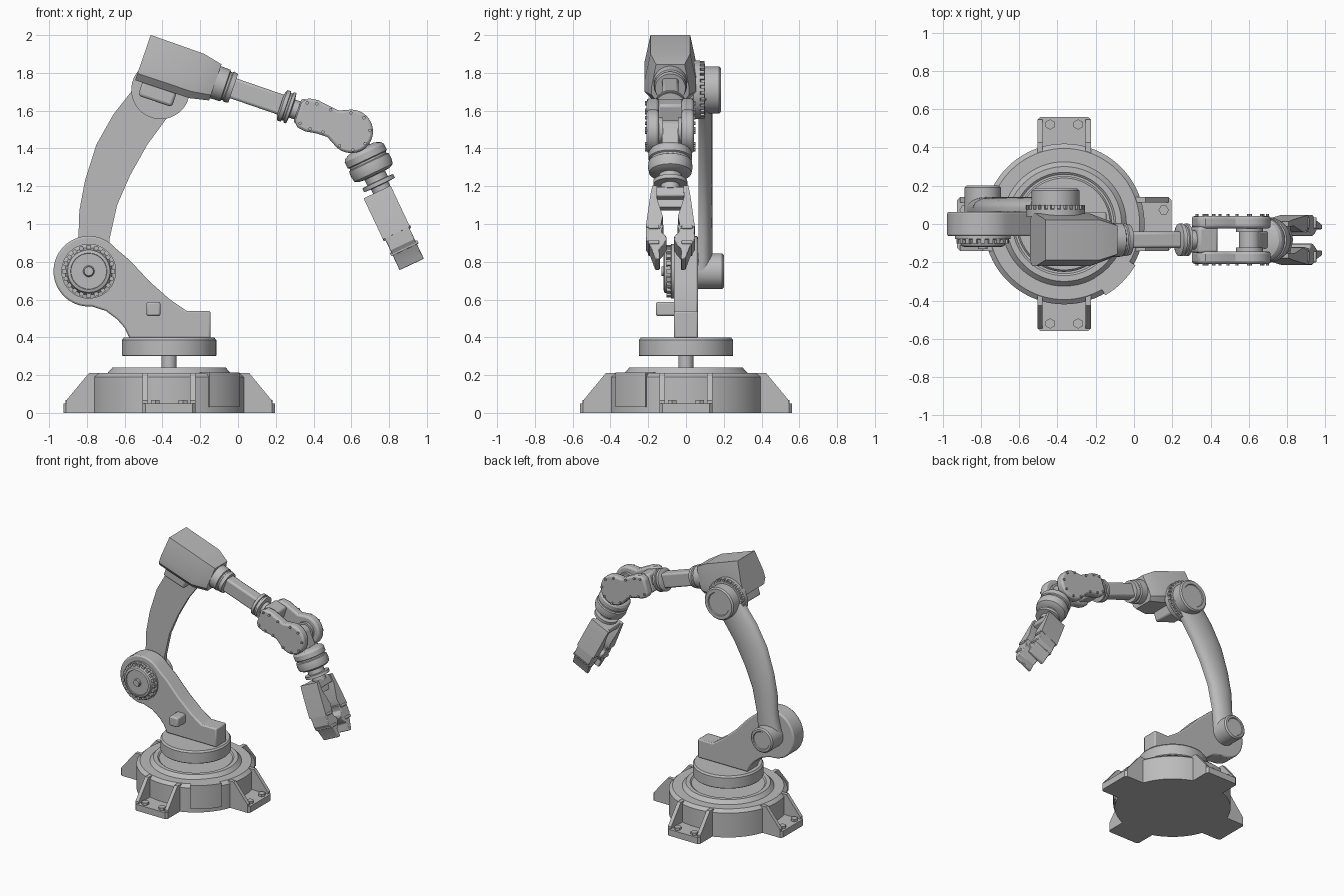
import bpy, bmesh
from math import sin, cos, pi, radians, hypot
from mathutils import Matrix, Vector

old = bpy.data.objects.get("Cube")
if old:
    bpy.data.objects.remove(old)

GREY = (0.5, 0.5, 0.5, 1)
mat = bpy.data.materials.new("machine grey")
mat.use_nodes = True
mat.diffuse_color = GREY
mat.node_tree.nodes["Principled BSDF"].inputs["Base Color"].default_value = GREY


def frame(origin, a, b, c):
    """Matrix whose columns are the axes a, b, c."""
    m = Matrix((a, b, c)).transposed().to_4x4()
    m.translation = origin
    return m


def tilted(x, y, z, angle):
    """Plane in x/z: first axis along the limb, second across it, third along y."""
    c, s = cos(radians(angle)), sin(radians(angle))
    return frame((x, y, z), (c, 0, s), (-s, 0, c), (0, 1, 0))


def along(m, s=0, t=0, d=0):
    """Frame whose third axis runs along the limb of m."""
    a, b, c = (m.to_3x3().col[i] for i in range(3))
    return frame(m @ Vector((s, t, d)), b, c, a)


def loft(bm, rings, m=Matrix()):
    rows = [[bm.verts.new(m @ Vector(p)) for p in r] for r in rings]
    for r, q in zip(rows, rows[1:]):
        for i in range(len(r)):
            j = (i + 1) % len(r)
            bm.faces.new((r[i], r[j], q[j], q[i]))
    bm.faces.new(rows[0][::-1])
    bm.faces.new(rows[-1])


def prism(bm, pts, lo, hi, m=Matrix()):
    loft(bm, [[(x, y, h) for x, y in pts] for h in (lo, hi)], m)


def lathe(bm, profile, m=Matrix(), n=48):
    loft(bm, [[(max(r, .001) * cos(2 * pi * i / n), max(r, .001) * sin(2 * pi * i / n), h)
               for i in range(n)] for r, h in profile], m)


def box(bm, x0, x1, y0, y1, z0, z1, m=Matrix()):
    prism(bm, [(x0, y0), (x1, y0), (x1, y1), (x0, y1)], z0, z1, m)


def arc(cx, cy, r, a0, a1, n=24):
    return [(cx + r * cos(radians(a0 + (a1 - a0) * i / n)),
             cy + r * sin(radians(a0 + (a1 - a0) * i / n))) for i in range(n + 1)]


def finish(bm, name, bevel=0):
    bmesh.ops.recalc_face_normals(bm, faces=bm.faces)
    mesh = bpy.data.meshes.new(name)
    bm.to_mesh(mesh)
    bm.free()
    ob = bpy.data.objects.new(name, mesh)
    bpy.context.collection.objects.link(ob)
    mesh.materials.append(mat)
    if bevel:
        mod = ob.modifiers.new("bevel", 'BEVEL')
        mod.width, mod.segments, mod.angle_limit = bevel, 2, radians(40)
    bpy.ops.object.select_all(action='DESELECT')
    ob.select_set(True)
    bpy.context.view_layer.objects.active = ob
    bpy.ops.object.shade_smooth_by_angle(angle=radians(30))


def part(name, maker, *args, bevel=0):
    bm = bmesh.new()
    maker(bm, *args)
    finish(bm, name, bevel)


# Base drum with stepped lid, and the turntable on its post
base = Matrix.Translation((-.365, 0, 0))
part("base_drum", lathe, [(.42, 0), (.42, .19), (.395, .212), (.325, .212), (.3, .24),
                          (.27, .24), (.26, .232), (0, .232)], base, 80)
part("turntable_post", lathe, [(.04, .22), (.04, .31)], base, 32)
part("turntable", lathe, [(.245, .3), (.25, .305), (.25, .385), (.24, .398), (0, .398)], base, 72)
part("base_cover_panel", prism, arc(0, 0, .43, -60, -30, 8) + arc(0, 0, .3, -30, -60, 8),
     .03, .214, base)

# Four bolted feet with gussets
for i, side in enumerate(("left", "back", "right", "front")):
    m = base @ Matrix.Rotation(i * pi / 2, 4, 'Z')
    bm = bmesh.new()
    prism(bm, [(.34, -.14), (.545, -.14), (.56, -.125), (.56, .125), (.545, .14), (.34, .14)],
          0, .05, m)
    upright = m @ frame((0, 0, 0), (1, 0, 0), (0, 0, 1), (0, 1, 0))
    for s in (-1, 1):
        prism(bm, [(.36, 0), (.545, 0), (.545, .065), (.425, .21), (.36, .21)],
              s * .112, s * .14, upright)
        lathe(bm, [(.027, .05), (.027, .068)], m @ Matrix.Translation((.52, s * .073, 0)), 6)
    finish(bm, side + "_foot")

# Shoulder bracket: round head sweeping down to a block on the turntable
plane = tilted(0, 0, 0, 0)
SX, SZ = -.79, .75
outline = arc(SX, SZ, .187, 40, 275) + [(-.7, .54), (-.64, .495), (-.6, .45), (-.575, .395),
          (-.145, .395), (-.145, .54), (-.272, .54), (-.36, .6), (-.468, .695), (-.57, .805)]
part("shoulder_bracket", prism, outline, -.064, .064, plane, bevel=.01)
part("bracket_connector", box, -.485, -.41, .512, .588, -.16, -.05, plane, bevel=.012)

# Toothed shoulder hub at the front, plain cap at the back
front = frame((SX, 0, SZ), (1, 0, 0), (0, 0, 1), (0, -1, 0))
bm = bmesh.new()
lathe(bm, [(.145, .05), (.145, .078), (.125, .082), (.112, .115), (.096, .12), (.094, .112),
           (.03, .112), (.025, .118), (.024, .13), (0, .13)], front)
for i in range(20):
    box(bm, .11, .138, -.011, .011, .07, .102, front @ Matrix.Rotation(i * pi / 10, 4, 'Z'))
finish(bm, "shoulder_hub")
back = frame((SX, 0, SZ), (1, 0, 0), (0, 0, 1), (0, 1, 0))
part("shoulder_cap", lathe, [(.095, .05), (.095, .19), (.085, .2), (.07, .2), (.066, .194),
                             (0, .194)], back)

# Curved upper arm: flat front, rounded back
left = [(-.885, .75), (-.845, .92), (-.84, 1.07), (-.81, 1.23), (-.75, 1.42), (-.66, 1.58), (-.55, 1.72)]
right = [(-.695, .75), (-.68, .92), (-.64, 1.1), (-.57, 1.26), (-.48, 1.42), (-.37, 1.57), (-.28, 1.66)]
rings = []
for (lx, lz), (rx, rz) in zip(left, right):
    cx, cz, hx, hz = (lx + rx) / 2, (lz + rz) / 2, (rx - lx) / 2, (rz - lz) / 2
    ring = [(lx, .066, lz), (rx, .066, rz)]
    for a in range(0, 181, 15):
        c, s = cos(radians(a)), sin(radians(a))
        ring.append((cx + hx * c, .085 + .055 * s, cz + hz * c))
    rings.append(ring)
part("upper_arm", loft, rings)

# Elbow joint with toothed flange and cap
elbow = frame((-.41, 0, 1.71), (1, 0, 0), (0, 0, 1), (0, 1, 0))
bm = bmesh.new()
lathe(bm, [(.155, .04), (.155, .075), (.14, .08), (.14, .1), (.125, .1), (.125, .175),
           (.115, .185), (.09, .185), (.086, .178), (0, .178)], elbow)
for i in range(28):
    box(bm, .13, .154, -.009, .009, .07, .098, elbow @ Matrix.Rotation(i * pi / 14, 4, 'Z'))
finish(bm, "elbow_joint")

# Forearm housing, with a many-sided section that narrows to the front
CY = -.083
fore = tilted(-.03, CY, 1.72, -19)
section = [(-.105, .125), (.105, .125), (.137, -.03), (.137, -.09), (.105, -.128),
           (-.105, -.128), (-.137, -.09), (-.137, -.03)]
rings = [[(s, t * k, d * w) for d, t in section]
         for s, k, w in ((-.5, 1, 1), (-.2, .98, 1), (-.095, .8, .72))]
part("forearm_housing", loft, rings, fore)
part("housing_mount", box, -.46, -.27, -.2, -.1, -.09, .13, fore, bevel=.015)

# Forearm rod with collars
axis = along(fore)
part("forearm_collar", lathe, [(.09, -.1), (.088, -.04), (.078, -.035), (.078, -.025),
                               (.085, -.02), (.08, .005), (0, .005)], axis)
part("forearm_rod", box, -.02, .3, -.055, .055, -.043, .043, fore, bevel=.014)
part("rod_end_ring", lathe, [(.06, .27), (.085, .28), (.085, .3), (.076, .303), (.076, .312),
                             (.085, .315), (.085, .33), (.05, .335), (.05, .39)], axis)

# Wrist fork: a cross block and two bean-shaped cheeks with rim screws
WS = .67
bean = [(.39, -.085), (.44, -.092), (.5, -.082), (.56, -.082)] + \
    arc(WS, -.012, .115, -125, 115, 28) + [(.57, .07), (.52, .077), (.45, .087), (.4, .08), (.37, .05), (.37, -.055)]
part("wrist_block", box, .365, .475, -.07, .07, -.07, .07, fore, bevel=.015)
for s, side in ((1, "back"), (-1, "front")):
    bm = bmesh.new()
    prism(bm, bean, s * .06, s * .125, fore)
    finish(bm, side + "_wrist_cheek", .014)
    bm = bmesh.new()
    rim = [arc(WS, -.012, .098, a, a + 1, 1)[0] for a in range(-110, 111, 44)]
    for u, v in rim + [(.4, .055), (.45, .066), (.53, .06), (.4, -.06), (.46, -.07), (.53, -.065)]:
        lathe(bm, [(.009, s * .11), (.009, s * .134)],
              fore @ Matrix.Translation((u, v, 0)), 8)
    finish(bm, side + "_wrist_screws")

# Wrist hub, tongue and rotating cup
hand = tilted(.604, CY, 1.494, -64.7)
part("wrist_hub", lathe, [(.07, -.065), (.07, -.04), (.055, -.04), (.055, .04), (.07, .04), (.07, .065)], hand)
part("wrist_tongue", box, 0, .15, -.055, .055, -.045, .045, hand, bevel=.01)
part("wrist_cup", lathe, [(.07, .105), (.105, .12), (.115, .135), (.115, .17), (.106, .175),
                          (.106, .185), (.115, .19), (.118, .22), (.112, .25), (.09, .262),
                          (.06, .265), (.06, .298), (.09, .3), (.09, .322), (.05, .325),
                          (.05, .36)], along(hand, 0, .008))

# Gripper: palm, cross bar and two mirrored fingers with tapering jaws
hand_flat = hand @ frame((0, 0, 0), (1, 0, 0), (0, 0, 1), (0, 1, 0))
part("gripper_palm", box, .35, .405, -.08, .08, -.085, .05, hand_flat, bevel=.008)
part("gripper_bar", box, .4, .45, -.075, .075, -.035, .005, hand_flat)
finger = [(.35, .07), (.35, .095), (.4, .105), (.59, .13), (.6, .055), (.53, .04), (.42, .072)]
jaw = [(.575, .035), (.57, .128), (.66, .13), (.7, .105), (.775, .08), (.775, .055),
       (.72, .06), (.69, .035), (.66, .02), (.64, .022), (.62, .045), (.6, .045)]
for s, side in ((1, "back"), (-1, "front")):
    part(side + "_finger", prism, [(u, s * v) for u, v in finger], -.098, .06, hand_flat)
    bm = bmesh.new()
    prism(bm, [(u, s * v) for u, v in jaw], -.088, .054, hand_flat)
    for a, b in ((.58, .6), (.67, .69)):
        box(bm, a, b, s * .06, s * .117, -.096, .064, hand_flat)
    finish(bm, side + "_jaw", .005)
